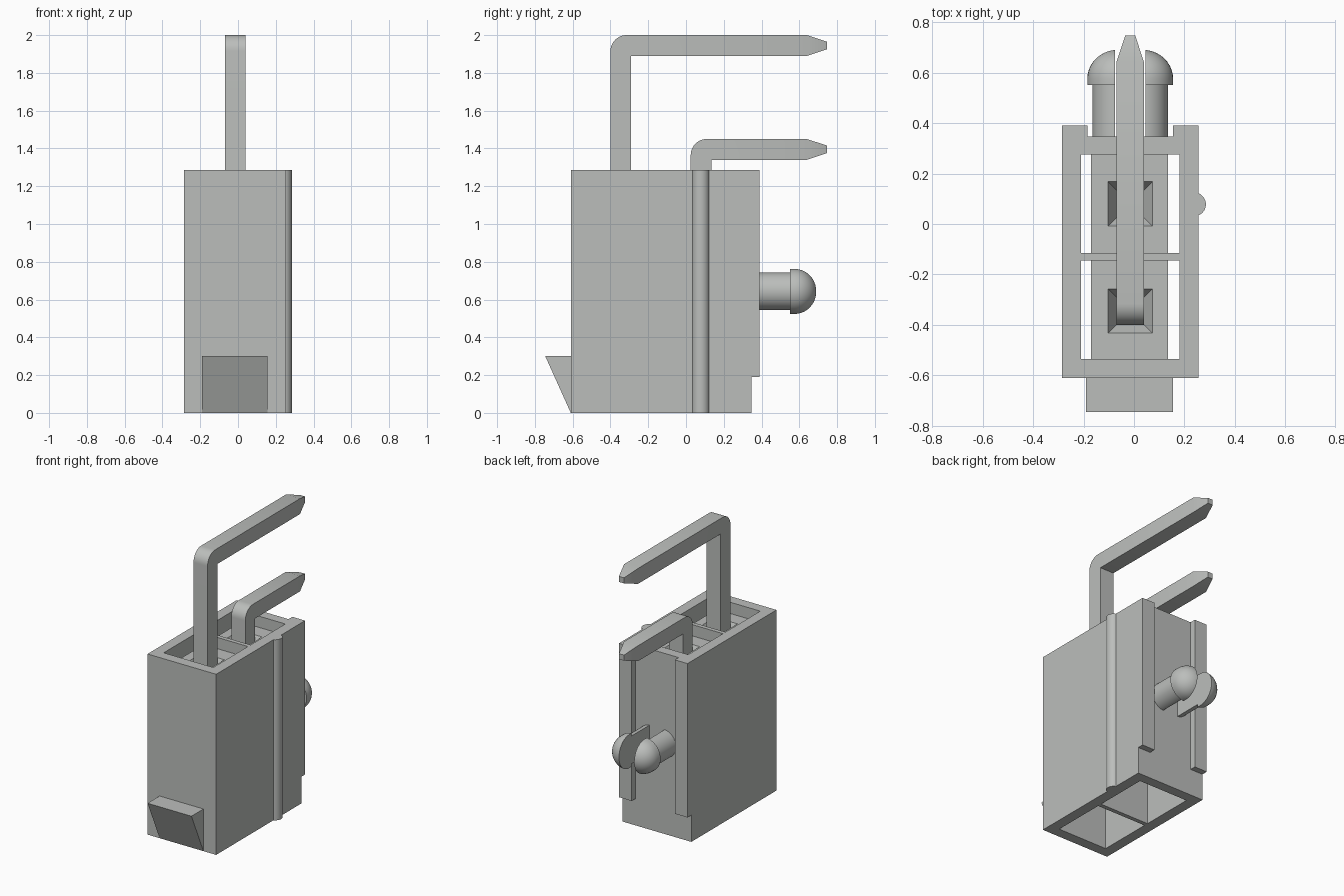
import bpy, bmesh, math
from mathutils import Vector

cube = bpy.data.objects.get("Cube")
if cube:
    bpy.data.objects.remove(cube, do_unlink=True)

MID = -0.015          # centre line of the housing
TOP = 1.285           # housing height
SIDE = 0.255          # left outer face

grey = bpy.data.materials.new("light_grey_plastic")
grey.use_nodes = True
grey.diffuse_color = (0.50, 0.515, 0.50, 1)
grey.node_tree.nodes["Principled BSDF"].inputs["Base Color"].default_value = (0.50, 0.515, 0.50, 1)


def finish(name, bm, smooth=False):
    bmesh.ops.recalc_face_normals(bm, faces=bm.faces)
    mesh = bpy.data.meshes.new(name)
    bm.to_mesh(mesh)
    bm.free()
    mesh.materials.append(grey)
    ob = bpy.data.objects.new(name, mesh)
    bpy.context.collection.objects.link(ob)
    bpy.ops.object.select_all(action="DESELECT")
    ob.select_set(True)
    bpy.context.view_layer.objects.active = ob
    if smooth:
        bpy.ops.object.shade_smooth_by_angle(angle=math.radians(35))
    return ob


def prism(points, x0, x1):
    """Extrude a (y, z) outline along x."""
    bm = bmesh.new()
    face = bm.faces.new([bm.verts.new((x0, y, z)) for y, z in points])
    new = bmesh.ops.extrude_face_region(bm, geom=[face])["geom"]
    bmesh.ops.translate(bm, vec=(x1 - x0, 0, 0),
                        verts=[v for v in new if isinstance(v, bmesh.types.BMVert)])
    return bm


def box(name, x0, x1, y0, y1, z0, z1):
    return finish(name, prism([(y0, z0), (y1, z0), (y1, z1), (y0, z1)], x0, x1))


# Housing: block with two open cells, a rear channel and a rear foot notch
housing = box("housing", -0.285, SIDE, -0.61, 0.39, 0, TOP)
cells = [(-0.535, -0.145), (-0.115, 0.275)]
cutters = [box("cell_cutter", -0.21, 0.18, y0, y1, -0.1, 1.4) for y0, y1 in cells]
cutters.append(box("channel_cutter", -0.185, 0.155, 0.347, 0.5, -0.1, 1.4))
cutters.append(box("notch_cutter", -0.4, 0.4, 0.347, 0.5, -0.1, 0.19))
for cutter in cutters:
    cutter.hide_render = True
    bpy.context.view_layer.objects.active = housing
    mod = housing.modifiers.new("cut", "BOOLEAN")
    mod.operation = "DIFFERENCE"
    mod.solver = "EXACT"
    mod.object = cutter
    bpy.ops.object.modifier_apply(modifier=mod.name)
    bpy.data.objects.remove(cutter, do_unlink=True)

# Wedge latch at the foot of the front
finish("latch_wedge", prism([(-0.60, 0), (-0.61, 0), (-0.745, 0.30), (-0.60, 0.30)], -0.19, 0.155))

# Rounded rib down the left side
bm = bmesh.new()
bmesh.ops.create_cone(bm, cap_ends=True, segments=32, radius1=0.047, radius2=0.047, depth=TOP)
bmesh.ops.translate(bm, vec=(0.238, 0.078, TOP / 2), verts=bm.verts)
finish("side_rib", bm, smooth=True)


def pin_holder(name, y0, y1, pin_y):
    """Slab across a cell with a square funnel around the pin."""
    def ring(xa, xb, ya, yb, z):
        return [bm.verts.new((x, y, z)) for x, y in ((xa, ya), (xb, ya), (xb, yb), (xa, yb))]

    def square(r, z):
        return ring(MID - r, MID + r, pin_y - r, pin_y + r, z)

    bm = bmesh.new()
    high, low = TOP - 0.08, TOP - 0.25
    outer = (-0.17, 0.135, y0 - 0.005, y1 + 0.005)
    rings = [ring(*outer, low), ring(*outer, high), square(0.0875, high),
             square(0.054, high - 0.06), square(0.054, low)]
    for a, b in zip(rings, rings[1:] + rings[:1]):
        for i in range(4):
            j = (i + 1) % 4
            bm.faces.new((a[i], a[j], b[j], b[i]))
    finish(name, bm)


def bent_pin(name, y, top):
    """Square pin rising from the cell, bent to the back with a tapered tip."""
    half, bend, base, end = 0.055, 0.085, 0.4, 0.747
    back, front, under = y + half, y - half, top - 2 * half
    arc = [(front + bend * (1 - math.cos(t)), top - bend * (1 - math.sin(t)))
           for t in (math.pi / 2 * i / 10 for i in range(11))]
    outline = [(back, base), (front, base)] + arc + [(end, top), (end, under), (back, under)]
    bm = prism(outline, MID - half, MID + half)
    bmesh.ops.bisect_plane(bm, geom=bm.verts[:] + bm.edges[:] + bm.faces[:],
                           plane_co=(0, 0.64, 0), plane_no=(0, 1, 0))
    centre = Vector((MID, end, top - half))
    for v in bm.verts:
        if v.co.y > end - 0.01:
            v.co = centre + (v.co - centre) * 0.36
    finish(name, bm, smooth=True)


for label, (y0, y1), pin_y, top in (("front", cells[0], -0.345, 2.0), ("rear", cells[1], 0.08, 1.45)):
    pin_holder(label + "_pin_holder", y0, y1, pin_y)
    bent_pin(label + "_pin", pin_y, top)


# Split mounting peg: two round-headed halves with a slot between
def peg_half(name, side):
    dome = [(0.575 + 0.115 * math.sin(t), 0.12 * math.cos(t))
            for t in (math.pi / 2 * i / 10 for i in range(10))]
    profile = [(0.33, 0), (0.33, 0.1), (0.55, 0.1), (0.55, 0.12)] + dome + [(0.69, 0)]
    bm = bmesh.new()
    verts = [bm.verts.new((0, y, r)) for y, r in profile]
    edges = [bm.edges.new(pair) for pair in zip(verts, verts[1:])]
    bmesh.ops.spin(bm, geom=verts + edges, cent=(0, 0, 0), axis=(0, 1, 0),
                   angle=math.tau, steps=40)
    bmesh.ops.remove_doubles(bm, verts=bm.verts, dist=0.0005)
    cut = bmesh.ops.bisect_plane(bm, geom=bm.verts[:] + bm.edges[:] + bm.faces[:],
                                 plane_co=(0.01, 0, 0), plane_no=(1, 0, 0), clear_inner=True)
    bmesh.ops.holes_fill(bm, edges=[e for e in cut["geom_cut"] if isinstance(e, bmesh.types.BMEdge)],
                         sides=0)
    for v in bm.verts:
        v.co = (MID + side * (v.co.x + 0.05), v.co.y, v.co.z + 0.643)
    finish(name, bm, smooth=True)


peg_half("left_peg_half", 1)
peg_half("right_peg_half", -1)
